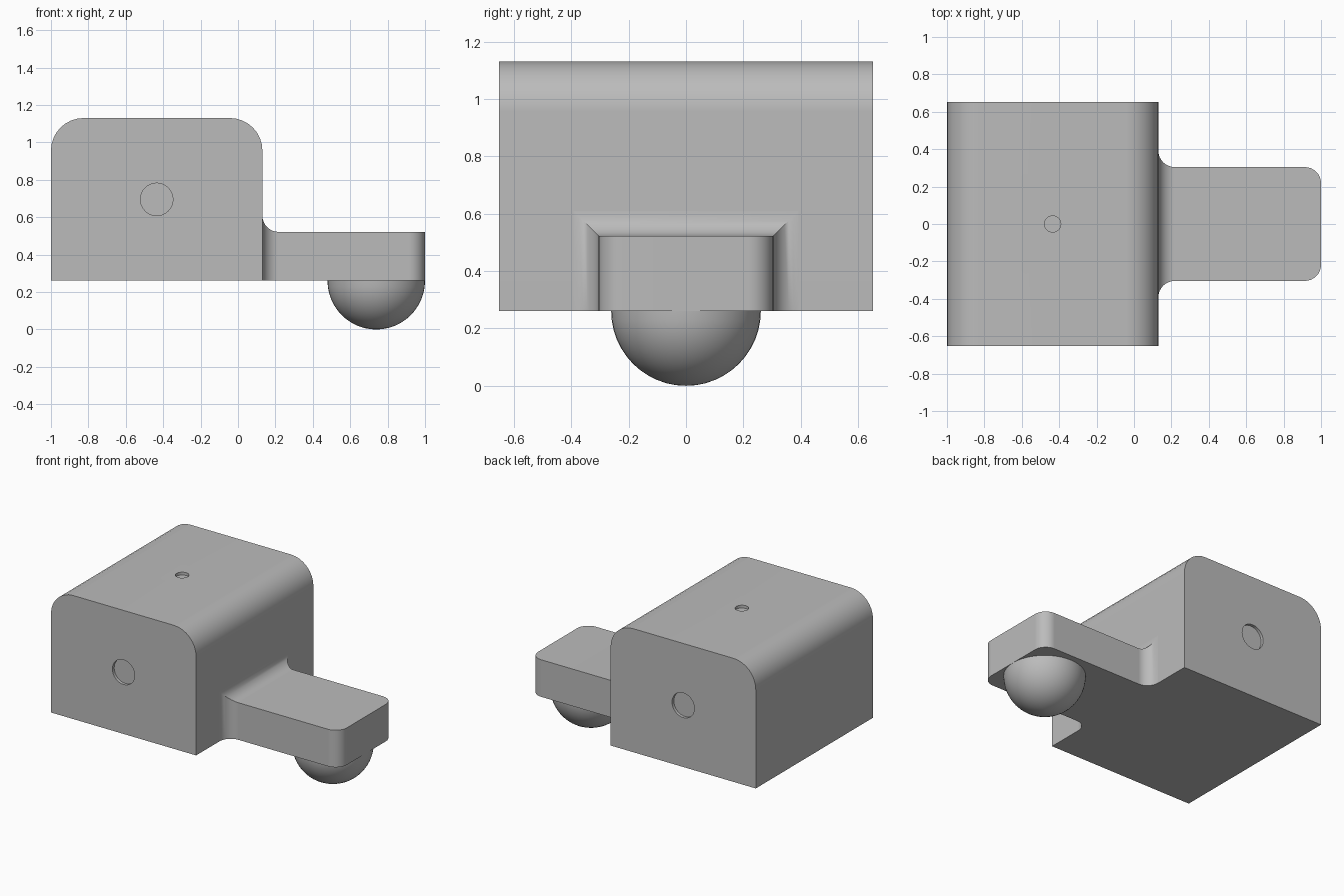
import bpy, bmesh
from math import sin, cos, pi, radians
from mathutils import Matrix, Vector

if "Cube" in bpy.data.objects:
    bpy.data.objects.remove(bpy.data.objects["Cube"], do_unlink=True)

U = 2 / 23            # design module
FLOOR = 3 * U         # underside of body and arm
BODY_X = -1 + 6.5 * U
JOINT_X = -1 + 13 * U
SEG = 8

grey = bpy.data.materials.new("plain_grey")
grey.use_nodes = True
grey.diffuse_color = (0.5, 0.5, 0.5, 1)
grey.node_tree.nodes["Principled BSDF"].inputs["Base Color"].default_value = (0.5, 0.5, 0.5, 1)


def make_object(name, bm):
    bmesh.ops.recalc_face_normals(bm, faces=bm.faces)
    mesh = bpy.data.meshes.new(name)
    bm.to_mesh(mesh)
    bm.free()
    mesh.materials.append(grey)
    ob = bpy.data.objects.new(name, mesh)
    bpy.context.collection.objects.link(ob)
    return ob


def activate(ob):
    bpy.ops.object.select_all(action='DESELECT')
    ob.select_set(True)
    bpy.context.view_layer.objects.active = ob


def smooth(ob):
    activate(ob)
    bpy.ops.object.shade_smooth_by_angle(angle=radians(30))
    ob.modifiers.new("even_shading", 'WEIGHTED_NORMAL').keep_sharp = True


def cut_recess(ob, centre, axis, radius, depth=0.02):
    """Sink a shallow round recess into a face of the object."""
    bm = bmesh.new()
    turn = Vector((0, 0, 1)).rotation_difference(Vector(axis)).to_matrix().to_4x4()
    bmesh.ops.create_cone(bm, cap_ends=True, segments=32, radius1=radius, radius2=radius,
                          depth=2 * depth, matrix=Matrix.Translation(centre) @ turn)
    cutter = make_object("recess_cutter", bm)
    cutter.hide_render = True
    mod = ob.modifiers.new("recess", 'BOOLEAN')
    mod.operation, mod.solver, mod.object = 'DIFFERENCE', 'EXACT', cutter
    activate(ob)
    bpy.ops.object.modifier_apply(modifier=mod.name)
    bpy.data.objects.remove(cutter, do_unlink=True)


# Body: block with its two long top edges rounded
bm = bmesh.new()
bmesh.ops.create_cube(bm, size=1, matrix=Matrix.Translation((BODY_X, 0, FLOOR + 5 * U))
                      @ Matrix.Diagonal((13 * U, 15 * U, 10 * U, 1)))
top_edges = [e for e in bm.edges
             if all(v.co.z > 1 for v in e.verts) and abs(e.verts[0].co.y - e.verts[1].co.y) > 1]
bmesh.ops.bevel(bm, geom=top_edges, offset=2 * U, segments=SEG, profile=0.5, affect='EDGES')
body = make_object("body", bm)

# Round recesses on the front, back and top of the body
for side in (-1, 1):
    cut_recess(body, (BODY_X, side * 7.5 * U, FLOOR + 5 * U), (0, side, 0), U)
cut_recess(body, (BODY_X, 0, FLOOR + 10 * U), (0, 0, 1), U / 2)
smooth(body)

# Arm: rectangular sections lofted along x, flared at the joint, rounded at the tip
half, top = 3.5 * U, FLOOR + 3 * U
angles = [i / SEG * pi / 2 for i in range(SEG + 1)]
sections = [(JOINT_X + U * (1 - cos(a)), half + U * (1 - sin(a)), top + U * (1 - sin(a)))
            for a in angles]
sections += [(1 - U + U * sin(a), half - U + U * cos(a), top) for a in angles]
bm = bmesh.new()
rings = [[bm.verts.new(p) for p in ((x, -w, FLOOR), (x, w, FLOOR), (x, w, z), (x, -w, z))]
         for x, w, z in sections]
for a, b in zip(rings, rings[1:]):
    for i in range(4):
        j = (i + 1) % 4
        bm.faces.new((a[i], a[j], b[j], b[i]))
bm.faces.new(rings[0])
bm.faces.new(rings[-1])
smooth(make_object("arm", bm))

# Ball foot: lower half of a sphere under the arm tip
bm = bmesh.new()
bmesh.ops.create_uvsphere(bm, u_segments=48, v_segments=24, radius=3 * U)
bmesh.ops.delete(bm, geom=[v for v in bm.verts if v.co.z > 0.001], context='VERTS')
bmesh.ops.translate(bm, verts=bm.verts, vec=(1 - 3 * U, 0, FLOOR))
foot = make_object("ball_foot", bm)
# The open bowl must face outwards
if foot.data.polygons[0].normal.dot(foot.data.polygons[0].center - Vector((1 - 3 * U, 0, FLOOR))) < 0:
    foot.data.flip_normals()
smooth(foot)
